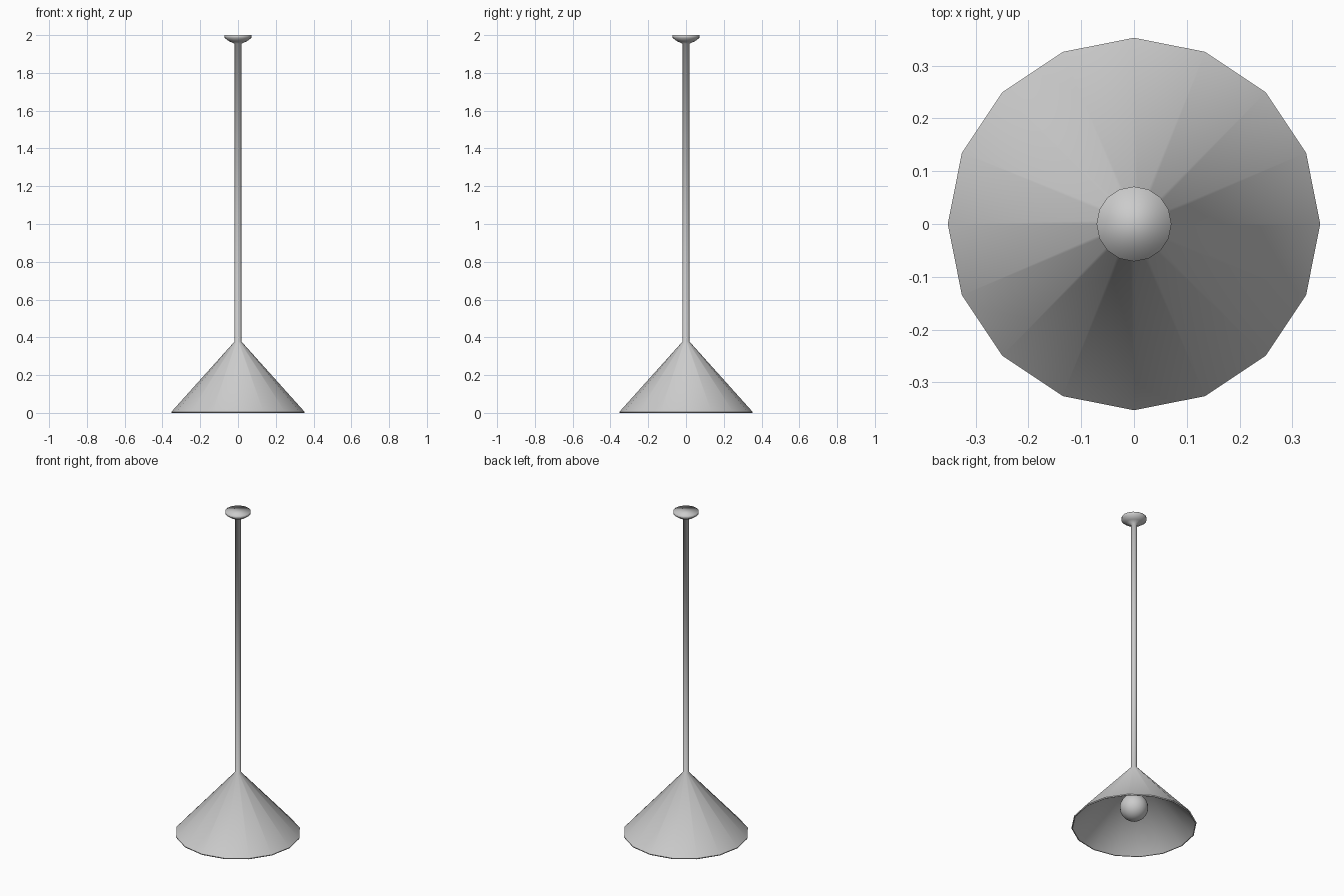
import bpy, bmesh, math

if "Cube" in bpy.data.objects:
    bpy.data.objects.remove(bpy.data.objects["Cube"])

SIDES = 16


def lathe(name, profile, sides=SIDES, sharp_rings=(), cap_start=False):
    """Spin (radius, z) points about z; radius 0 becomes a single pole."""
    bm = bmesh.new()
    rings = []
    for r, z in profile:
        if r == 0:
            rings.append([bm.verts.new((0, 0, z))] * sides)
        else:
            rings.append([bm.verts.new((r * math.cos(2 * math.pi * i / sides),
                                        r * math.sin(2 * math.pi * i / sides), z))
                          for i in range(sides)])
    for a, b in zip(rings, rings[1:]):
        for i in range(sides):
            j = (i + 1) % sides
            quad = list(dict.fromkeys((a[i], b[i], b[j], a[j])))
            bm.faces.new(quad)
    if cap_start:
        bm.faces.new(rings[0])
    for f in bm.faces:
        f.smooth = True
    for k in sharp_rings:
        for i in range(sides):
            edge = bm.edges.get((rings[k][i], rings[k][(i + 1) % sides]))
            edge.smooth = False
    bmesh.ops.recalc_face_normals(bm, faces=bm.faces)
    mesh = bpy.data.meshes.new(name)
    bm.to_mesh(mesh)
    bm.free()
    obj = bpy.data.objects.new(name, mesh)
    bpy.context.collection.objects.link(obj)
    return obj


# Ceiling canopy, stem and hollow conical shade, one continuous smooth skin
lathe("canopy_stem_and_shade", [
    (0.071, 2.0), (0.071, 1.985), (0.045, 1.966), (0.018, 1.955),
    (0.018, 0.378), (0.353, 0.005), (0.352, 0.0), (0.347, 0.0), (0, 0.367),
], sharp_rings=(5, 7), cap_start=True)

# Round bulb under the shade
R, CZ = 0.08, 0.12
lathe("bulb", [(0 if k in (0, 12) else R * math.sin(math.pi * k / 12),
                CZ - R * math.cos(math.pi * k / 12)) for k in range(13)], sides=24)

# Socket joining the bulb to the top of the shade
lathe("bulb_socket", [(0, 0.19), (0.025, 0.19), (0.025, 0.335), (0, 0.335)],
      sharp_rings=(1, 2))
